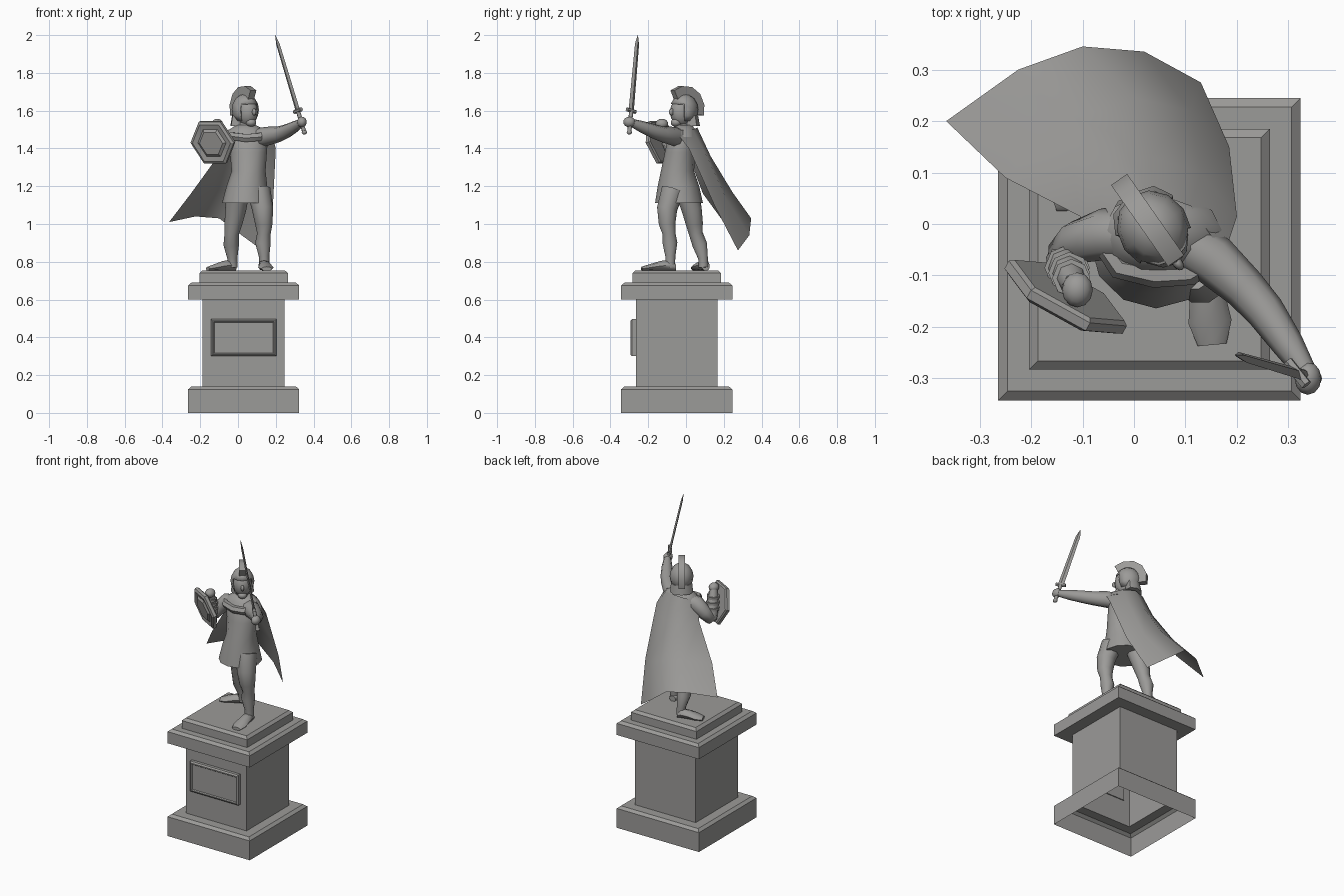
import bpy, bmesh, math
from mathutils import Vector, Matrix

if "Cube" in bpy.data.objects:
    bpy.data.objects.remove(bpy.data.objects["Cube"], do_unlink=True)

STONE = (0.33, 0.325, 0.315, 1.0)
stone = bpy.data.materials.new("grey stone")
stone.use_nodes = True
stone.diffuse_color = STONE
shader = next(n for n in stone.node_tree.nodes if n.type == "BSDF_PRINCIPLED")
shader.inputs["Base Color"].default_value = STONE
shader.inputs["Roughness"].default_value = 0.8


def finish(name, bm, smooth=50, matrix=None):
    """Turn a bmesh into a stone object, keeping sharp edges."""
    bmesh.ops.recalc_face_normals(bm, faces=bm.faces[:])
    mesh = bpy.data.meshes.new(name)
    bm.to_mesh(mesh)
    bm.free()
    if matrix is not None:
        mesh.transform(matrix)
    if smooth:
        mesh.shade_smooth()
        mesh.set_sharp_from_angle(angle=math.radians(smooth))
    mesh.materials.append(stone)
    obj = bpy.data.objects.new(name, mesh)
    bpy.context.scene.collection.objects.link(obj)
    return obj


def loft(name, rings, sides=8, axis=None, ref=(0, 1, 0), square=False,
         caps=(True, True), smooth=50, matrix=None):
    """Skin rings given as (x, y, z, radius[, second radius]) along a path."""
    bm = bmesh.new()
    centres = [Vector(r[:3]) for r in rings]
    loops = []
    for i, ring in enumerate(rings):
        before, after = centres[max(i - 1, 0)], centres[min(i + 1, len(rings) - 1)]
        along = Vector(axis).normalized() if axis else (after - before).normalized()
        side = Vector(ref).cross(along).normalized()
        second = along.cross(side)
        grow = math.sqrt(2) if square else 1
        turn = math.pi / sides if square else 0
        rx, ry = ring[3] * grow, ring[-1] * grow
        loops.append([bm.verts.new(centres[i]
                      + side * rx * math.cos(turn + math.tau * k / sides)
                      + second * ry * math.sin(turn + math.tau * k / sides))
                      for k in range(sides)])
    for low, high in zip(loops, loops[1:]):
        for k in range(sides):
            n = (k + 1) % sides
            bm.faces.new((low[k], low[n], high[n], high[k]))
    for wanted, loop in zip(caps, (loops[0], loops[-1])):
        if wanted:
            bm.faces.new(loop)
    return finish(name, bm, smooth, matrix)


def ball(name, place, size, matrix=None, cut=None):
    """Scaled low-poly sphere; faces whose centre passes cut are removed."""
    bm = bmesh.new()
    bmesh.ops.create_uvsphere(bm, u_segments=12, v_segments=8, radius=1)
    if cut:
        unwanted = [f for f in bm.faces if cut(f.calc_center_median())]
        bmesh.ops.delete(bm, geom=unwanted, context="FACES")
    move = Matrix.Translation(place) @ Matrix.Diagonal((*size, 1))
    return finish(name, bm, 50, matrix @ move if matrix else move)


# Pedestal: one stepped square profile, open underneath
PX, PY = 0.03, -0.049
steps = [(0.294, 0), (0.294, 0.125), (0.276, 0.14), (0.217, 0.14), (0.217, 0.6),
         (0.294, 0.6), (0.294, 0.675), (0.276, 0.69), (0.234, 0.69),
         (0.234, 0.74), (0.217, 0.755)]
loft("pedestal", [(PX, PY, z, half) for half, z in steps], sides=4, axis=(0, 0, 1),
     square=True, caps=(False, True), smooth=0)

# Blank plaque with a raised frame
frame = [(-0.26, 0), (-0.285, 0), (-0.293, 0.008), (-0.293, 0.013), (-0.287, 0.018)]
loft("plaque", [(PX, y, 0.398, 0.173 - inset, 0.098 - inset) for y, inset in frame],
     sides=4, axis=(0, -1, 0), ref=(0, 0, 1), square=True, smooth=0)

# Tunic with flared skirt, chest and neck
loft("tunic", [
    (0.043, -0.037, 1.11, 0.128, 0.127), (0.047, -0.04, 1.2, 0.108, 0.11),
    (0.056, -0.045, 1.28, 0.09, 0.088), (0.055, -0.032, 1.38, 0.098, 0.08),
    (0.05, -0.025, 1.45, 0.108, 0.072), (0.045, -0.02, 1.495, 0.085, 0.055),
    (0.04, -0.018, 1.515, 0.045, 0.042)], sides=12, axis=(0, 0, 1))
loft("neck", [(0.042, -0.018, 1.48, 0.042), (0.04, -0.015, 1.57, 0.038)])

# Legs and feet, the left one stepping forward
loft("left_leg", [
    (0.11, -0.07, 1.18, 0.062), (0.13, -0.1, 1.08, 0.056), (0.137, -0.1, 1.0, 0.046),
    (0.137, -0.09, 0.95, 0.036), (0.132, -0.085, 0.9, 0.041),
    (0.138, -0.083, 0.83, 0.028), (0.14, -0.083, 0.77, 0.026)], sides=10)
loft("right_leg", [
    (0.0, 0.0, 1.18, 0.062), (-0.012, 0.03, 1.08, 0.056), (-0.025, 0.045, 1.0, 0.047),
    (-0.033, 0.052, 0.95, 0.038), (-0.036, 0.073, 0.89, 0.041),
    (-0.03, 0.09, 0.82, 0.027), (-0.028, 0.092, 0.77, 0.026)], sides=10)


def foot(name, heel, toe):
    heel, toe = Vector(heel), Vector(toe)
    shape = [(0, 0.022, 0.018), (0.15, 0.03, 0.03), (0.45, 0.034, 0.026),
             (0.75, 0.042, 0.018), (1, 0.028, 0.011)]
    loft(name, [(*heel.lerp(toe, t), 0.752 + high, wide, high)
                for t, wide, high in shape], axis=(*(toe - heel), 0), ref=(0, 0, 1))


foot("left_foot", (0.135, -0.055), (0.152, -0.235))
foot("right_foot", (-0.015, 0.105), (-0.16, 0.052))

# Left arm thrust forward, right arm bent up behind the shield
loft("left_arm", [
    (0.09, -0.03, 1.455, 0.05), (0.155, -0.07, 1.465, 0.05),
    (0.215, -0.125, 1.475, 0.042), (0.255, -0.17, 1.49, 0.038),
    (0.3, -0.235, 1.515, 0.031), (0.332, -0.285, 1.535, 0.022)], ref=(0, 0, 1))
ball("left_hand", (0.338, -0.3, 1.54), (0.026, 0.032, 0.028))
loft("right_upper_arm", [
    (0.0, -0.02, 1.455, 0.05), (-0.06, -0.02, 1.45, 0.05), (-0.11, -0.035, 1.4, 0.043),
    (-0.135, -0.06, 1.36, 0.036), (-0.135, -0.085, 1.355, 0.024)])
loft("right_forearm", [
    (-0.135, -0.065, 1.355, 0.036), (-0.13, -0.085, 1.42, 0.038),
    (-0.122, -0.105, 1.48, 0.029), (-0.115, -0.118, 1.52, 0.024)])
for i, lift in enumerate((0.0, 0.5, 1.0)):
    spot = Vector((-0.13, -0.085, 1.42)).lerp(Vector((-0.122, -0.105, 1.48)), lift)
    wide = 0.044 - 0.007 * lift
    loft("bracer_band_%d" % (i + 1),
         [(*(spot + Vector((0, 0, dz))), wide) for dz in (-0.008, 0.008)])
ball("right_hand", (-0.11, -0.128, 1.53), (0.03, 0.034, 0.027))

# Six-sided shield, leaning forward at the top
shield_centre, facing = Vector((-0.137, -0.15, 1.43)), Vector((-0.47, -0.85, -0.26)).normalized()
layers = [(-0.025, 0.122), (-0.018, 0.131), (0, 0.131), (0.008, 0.115),
          (0.002, 0.085), (0.012, 0.07), (0.012, 0.058)]
loft("shield", [(*(shield_centre + facing * d), r) for d, r in layers], sides=6,
     axis=facing, ref=(0, 0, 1), smooth=15)

# Sword: blade, guard, grip and pommel along one line
guard_at, tip = Vector((0.317, -0.29, 1.6)), Vector((0.197, -0.255, 2.0))
blade_dir = (tip - guard_at).normalized()
across = Vector((0.6, -0.75, 0.24)).normalized()
flat = blade_dir.cross(across)


def on_sword(distance):
    return tuple(guard_at + blade_dir * distance)


reach = (tip - guard_at).length
loft("sword_blade", [(*on_sword(0), 0.018, 0.007), (*on_sword(reach - 0.05), 0.014, 0.006),
                     (*on_sword(reach), 0.001, 0.001)], sides=4, ref=flat, smooth=15)
loft("sword_guard", [(*(guard_at + across * s), 0.011) for s in (-0.03, 0.03)],
     sides=6, ref=flat, smooth=15)
loft("sword_grip", [(*on_sword(d), 0.011) for d in (-0.12, 0)], ref=flat)
ball("sword_pommel", on_sword(-0.12), (0.014, 0.014, 0.012))

# Head turned towards the sword, in an open-faced crested helmet
turned = Matrix.Translation((0.04, -0.012, 1.605)) @ Matrix.Rotation(math.radians(35), 4, "Z")
ball("head", (0, -0.012, -0.012), (0.056, 0.066, 0.078), turned)
ball("nose", (0, -0.078, -0.012), (0.01, 0.016, 0.018), turned)
ball("chin", (0, -0.05, -0.068), (0.028, 0.028, 0.022), turned)
helmet = ball("helmet", (0, 0.002, 0), (0.07, 0.078, 0.084), turned,
              cut=lambda c: (c.y < -0.45 and c.z < 0.3) or (c.z < -0.8))
thickness = helmet.modifiers.new("shell", "SOLIDIFY")
thickness.thickness = 0.008
loft("helmet_neck_guard", [(0, 0.03, -0.03, 0.062, 0.045), (0, 0.036, -0.085, 0.068, 0.05)],
     axis=(0, 0, 1), matrix=turned)
crest = []
for degrees in range(50, 201, 30):
    a = math.radians(degrees)
    crest.append((0, -0.096 * math.cos(a), 0.005 + 0.096 * math.sin(a), 0.026, 0.019))
loft("helmet_crest", crest, sides=4, ref=(1, 0, 0), square=True, smooth=35, matrix=turned)

# Wind-blown cape, rows from the shoulders down to the hem
cape_rows = [
    [(-0.07, -0.03, 1.47), (-0.03, 0.045, 1.5), (0.04, 0.06, 1.51), (0.11, 0.035, 1.5), (0.175, -0.06, 1.495)],
    [(-0.105, 0.015, 1.36), (-0.06, 0.1, 1.36), (0.03, 0.13, 1.36), (0.13, 0.1, 1.38), (0.2, 0.015, 1.4)],
    [(-0.25, 0.09, 1.16), (-0.13, 0.2, 1.18), (0, 0.245, 1.17), (0.11, 0.22, 1.12), (0.185, 0.15, 1.1)],
    [(-0.365, 0.2, 1.01), (-0.225, 0.3, 1.04), (-0.1, 0.345, 1.03), (0.02, 0.335, 0.94), (0.13, 0.275, 0.86)]]
bm = bmesh.new()
grid = [[bm.verts.new(p) for p in row] for row in cape_rows]
for upper, lower in zip(grid, grid[1:]):
    for k in range(len(upper) - 1):
        bm.faces.new((upper[k], lower[k], lower[k + 1], upper[k + 1]))
finish("cape", bm, 80)

# Cape gathered over the shoulders and across the chest
loft("cape_collar", [
    (-0.07, -0.03, 1.465, 0.016), (-0.03, -0.085, 1.465, 0.022), (0.04, -0.1, 1.455, 0.024),
    (0.11, -0.095, 1.46, 0.024), (0.175, -0.06, 1.49, 0.018)], sides=6, ref=(0, 0, 1))
loft("cape_yoke", [
    (0.05, -0.02, 1.46, 0.125, 0.08), (0.047, -0.015, 1.495, 0.1, 0.07),
    (0.042, -0.012, 1.525, 0.05, 0.046)], sides=10, axis=(0, 0, 1))
